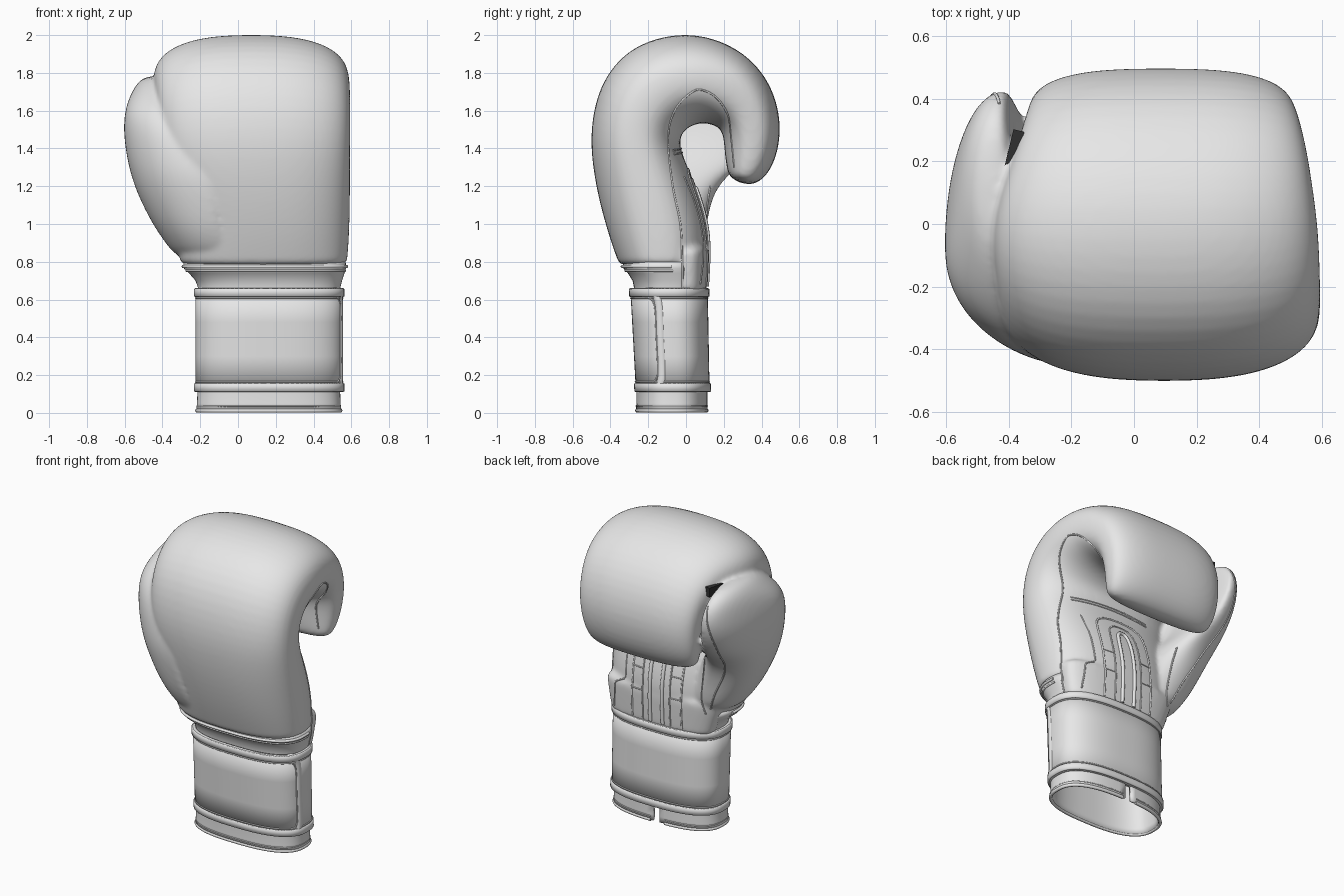
import bpy, bmesh, math
from mathutils import Vector
from mathutils.bvhtree import BVHTree

cube = bpy.data.objects.get("Cube")
if cube:
    bpy.data.objects.remove(cube)


def material(name, value):
    m = bpy.data.materials.new(name)
    m.use_nodes = True
    m.diffuse_color = (value, value, value, 1)
    m.node_tree.nodes["Principled BSDF"].inputs["Base Color"].default_value = m.diffuse_color
    return m


leather = material("light_grey_leather", 0.8)
dark = material("dark_grey_strap", 0.03)


def add_mesh(name, mesh, mat=leather, smooth=True):
    ob = bpy.data.objects.new(name, mesh)
    bpy.context.collection.objects.link(ob)
    mesh.materials.clear()
    mesh.materials.append(mat)
    mesh.polygons.foreach_set("use_smooth", [smooth] * len(mesh.polygons))
    return ob


def bm_object(name, bm, mat=leather, smooth=True):
    bmesh.ops.recalc_face_normals(bm, faces=bm.faces)
    mesh = bpy.data.meshes.new(name)
    bm.to_mesh(mesh)
    bm.free()
    return add_mesh(name, mesh, mat, smooth)


def power(v, n):
    return math.copysign(abs(v) ** (2 / n), v)


def loft(bm, rings, caps=True, skip=None):
    """Joins closed rings of points; skip leaves out faces by their centre."""
    rows = [[bm.verts.new(p) for p in r] for r in rings]
    n = len(rows[0])
    for a, b in zip(rows, rows[1:]):
        for i in range(n):
            quad = [a[i], a[(i + 1) % n], b[(i + 1) % n], b[i]]
            centre = sum((v.co for v in quad), Vector()) / 4
            if not (skip and skip(centre)):
                bm.faces.new(quad)
    if caps:
        bm.faces.new(rows[0])
        bm.faces.new(rows[-1])


def shell(name, rings, thickness, skip=None):
    """Open tube with an inward wall thickness."""
    bm = bmesh.new()
    loft(bm, rings, False, skip)
    ob = bm_object(name, bm)
    sol = ob.modifiers.new("thickness", "SOLIDIFY")
    sol.thickness = thickness
    sol.offset = -1
    return ob


def angles(n):
    return [2 * math.pi * i / n for i in range(n)]


def smooth_path(pts, steps=8):
    """Catmull-Rom curve through the points."""
    p = [Vector(q) for q in pts]
    p = [2 * p[0] - p[1]] + p + [2 * p[-1] - p[-2]]
    out = []
    for a, b, c, d in zip(p, p[1:], p[2:], p[3:]):
        for k in range(steps):
            t = k / steps
            out.append(0.5 * (2 * b + (c - a) * t + (2 * a - 5 * b + 4 * c - d) * t ** 2
                              + (3 * b - a - 3 * c + d) * t ** 3))
    return out + [p[-2]]


def tube(name, pts, radius, cyclic=False):
    cu = bpy.data.curves.new(name, "CURVE")
    cu.dimensions = "3D"
    cu.bevel_depth = radius
    cu.bevel_resolution = 2
    cu.use_fill_caps = True
    s = cu.splines.new("POLY")
    s.points.add(len(pts) - 1)
    for sp, p in zip(s.points, pts):
        sp.co = (*p, 1)
    s.use_cyclic_u = cyclic
    tmp = bpy.data.objects.new(name, cu)
    mesh = bpy.data.meshes.new_from_object(tmp)
    bpy.data.objects.remove(tmp)
    return add_mesh(name, mesh)


def section(z, cx, hx, cy, hy, a, off=0):
    return Vector((cx + (hx + off) * power(math.cos(a), 2.6),
                   cy + (hy + off) * power(math.sin(a), 2.6), z))


# Padded fist: outer (y, z), inner (y, z), left and right x of each section
fist = [
    (-.35, .775, .11, .775, -.30, .575), (-.36, .80, .115, .80, -.31, .58),
    (-.41, .94, .125, .92, -.32, .59), (-.46, 1.12, .09, 1.1, -.35, .595),
    (-.495, 1.3, .01, 1.3, -.39, .595), (-.51, 1.5, -.04, 1.42, -.41, .595),
    (-.46, 1.745, -.02, 1.49, -.43, .597), (-.31, 1.93, .03, 1.52, -.445, .595),
    (-.1, 2.005, .06, 1.53, -.455, .59), (.1, 2.005, .1, 1.535, -.43, .575),
    (.31, 1.915, .14, 1.525, -.38, .555), (.455, 1.745, .18, 1.51, -.35, .53),
    (.51, 1.53, .2, 1.46, -.335, .51), (.48, 1.34, .205, 1.37, -.33, .49),
    (.41, 1.23, .215, 1.3, -.31, .47), (.33, 1.2, .23, 1.24, -.28, .43),
]
bm = bmesh.new()
rings = []
for k, (oy, oz, iy, iz, xl, xr) in enumerate(fist):
    o, i = Vector((0, oy, oz)), Vector((0, iy, iz))
    outer_n = 2.5 if k < 10 else 2.8
    ring = []
    for a in angles(32):
        n = outer_n if math.sin(a) > 0 else 2.4
        p = (o + i) / 2 + (o - i) / 2 * power(math.sin(a), n)
        p.x = (xl + xr) / 2 + (xr - xl) / 2 * power(math.cos(a), n)
        ring.append(p)
    rings.append(ring)
loft(bm, rings)

# Thumb: z, outer x, front ridge x, back ridge x, inner x, front y, back y
thumb = [
    (.80, -.31, -.05, -.15, .0, -.32, .07), (.9, -.385, -.1, -.2, .0, -.38, .1),
    (1.0, -.455, -.12, -.25, -.05, -.42, .11), (1.15, -.53, -.14, -.31, -.13, -.45, .14),
    (1.25, -.565, -.16, -.34, -.2, -.46, .21), (1.35, -.59, -.19, -.37, -.29, -.45, .34),
    (1.5, -.61, -.26, -.4, -.35, -.41, .42), (1.62, -.597, -.36, -.415, -.37, -.32, .435),
    (1.72, -.555, -.42, -.43, -.385, -.18, .39), (1.785, -.5, -.44, -.44, -.4, -.03, .28),
]
rings = []
for z, xo, front_x, back_x, xi, y0, y1 in thumb:
    ring = []
    for a in angles(32):
        back = math.sin(a) >= -1e-6
        mid = back_x if back else front_x
        inner = xi if back else max(xi, front_x + .06)
        mid_y = -.08 if z < 1.7 else (y0 + y1) / 2
        half = (y1 if back else 2 * mid_y - y0) - mid_y
        c, s = power(math.cos(a), 2.1), power(math.sin(a), 2.1)
        ring.append((mid + c * (inner - mid if c > 0 else mid - xo), mid_y + half * s, z))
    rings.append(ring)
loft(bm, rings)

# Palm heel runs on down into the strap
heel = [(.635, .163, .365, .0, .105), (.65, .163, .37, .0, .11), (.75, .155, .395, .0, .115),
        (.84, .145, .42, .0, .12), (.9, .14, .42, .0, .12)]
loft(bm, [[section(*h, a) for a in angles(32)] for h in heel])
body = bm_object("padded_fist_and_thumb", bm)
sub = body.modifiers.new("round", "SUBSURF")
sub.levels = sub.render_levels = 2
fuse = body.modifiers.new("fuse", "REMESH")
fuse.mode = "VOXEL"
fuse.voxel_size = 0.013
fuse.use_smooth_shade = True
relax = body.modifiers.new("relax", "SMOOTH")
relax.factor = 0.5
relax.iterations = 8


# Wrist: open sleeve with a back split, and the strap around it
def cuff(z, a, off=0):
    t = (z - .11) / .55
    return section(z, .165, .39, -.07 - .02 * t, .195 + .01 * t, a, off)


sleeve = [(.012, .163, .385, -.075, .19), (.05, .163, .38, -.075, .188), (.11, .163, .378, -.075, .188),
          (.3, .163, .372, -.08, .185), (.66, .165, .376, -.085, .19), (.70, .163, .388, -.088, .195),
          (.74, .152, .412, -.1, .208), (.765, .143, .43, -.112, .22), (.8, .14, .43, -.115, .22)]
wrist = shell("wrist_sleeve", [[section(*s, a) for a in angles(96)] for s in sleeve], .018,
              lambda c: c.z < .12 and c.y > 0 and abs(c.x - .14) < .025)
shell("wrist_strap", [[cuff(z, a) for a in angles(96)] for z in (.11, .3, .48, .66)], .018)

# Strap bindings, stitch lines and the rounded end of the strap
for name, z0, z1, stitch in (("top", .613, .66, .608), ("bottom", .11, .158, .164)):
    shell("strap_%s_binding" % name,
          [[cuff(z, a, off) for a in angles(96)]
           for z, off in ((z0, .0), (z0 + .004, .008), (z1 - .004, .008), (z1, .002))], .015)
    tube("strap_%s_stitch" % name, [cuff(stitch, a) for a in angles(96)], .004, True)
end = [(-.5, .636), (-.36, .634), (-.25, .615), (-.2, .56), (-.2, .4),
       (-.2, .21), (-.25, .157), (-.36, .137), (-.5, .135)]
tube("strap_end_binding", [cuff(p[1], p[0], -.021) for p in smooth_path(end)], .03)
tube("strap_end_stitch", [cuff(.386 + (p[1] - .386) * .89, p[0] - .09) for p in smooth_path(end)], .004)

# Sleeve rim, broken at the back split, and hem stitches on the padded side
gap = math.radians(98)
rim = [gap + (2 * math.pi - .16) * k / 90 for k in range(91)]
tube("sleeve_rim", [section(*sleeve[0], a, -.006) for a in rim], .011)
tube("sleeve_rim_stitch", [section(.036, *sleeve[1][1:], a) for a in rim], .004)
front = [-math.pi - .1 + (math.pi + .2) * k / 60 for k in range(61)]
tube("hem_lower_stitch", [section(.752, .147, .42, -.106, .215, a) for a in front], .006)
tube("hem_upper_stitch", [section(.775, .142, .432, -.114, .223, a) for a in front], .009)

# Seams laid on the surface by projection
bpy.context.view_layer.update()
graph = bpy.context.evaluated_depsgraph_get()
trees = [BVHTree.FromObject(ob, graph) for ob in (body, wrist)]


def seam(name, pts, start, axis, radius=.005, least_x=-1):
    hits = []
    for u, z in smooth_path(pts):
        origin, ray = ((start, u, z), (-1, 0, 0)) if axis == "x" else ((u, start, z), (0, -1, 0))
        found = [t.ray_cast(Vector(origin), Vector(ray)) for t in trees]
        found = [f for f in found if f[0]]
        if found:
            hit = min(found, key=lambda f: f[3])[0]
            if hit.x > least_x:
                hits.append(hit)
    if len(hits) > 1:
        tube(name, hits, radius)


seam("side_seam", [(-.02, .66), (-.02, .80), (-.03, 1.0), (-.07, 1.2), (-.095, 1.45), (-.06, 1.6),
                   (.02, 1.69), (.08, 1.71), (.16, 1.67), (.22, 1.58), (.24, 1.45), (.255, 1.3)], 1, "x", .005, .2)
seam("palm_edge_seam", [(.075, .68), (.09, .82), (.085, .95), (.05, 1.1), (-.01, 1.25)], 1, "x", .005, .2)
seam("thumb_seam", [(-.43, 1.7), (-.46, 1.5), (-.45, 1.35), (-.38, 1.15), (-.29, .98), (-.23, .84)], 1, "y")
seam("thumb_base_seam", [(-.23, 1.2), (-.2, 1.05), (-.18, .9), (-.2, .8)], .19, "y")

# Laced palm opening: nested arches with rungs, and cross seams under the fingers
for label, half, top, r in (("outer", .18, 1.29, .006), ("middle", .1, 1.24, .005), ("inner", .045, 1.19, .012)):
    arch = [(-half, .67), (-half, .9), (-half, top - .1), (-half * .7, top - .02), (0, top),
            (half * .7, top - .02), (half, top - .1), (half, .9), (half, .67)]
    seam("palm_%s_arch" % label, [(.14 + x, z) for x, z in arch], .17, "y", r)
for side in (-1, 1):
    for z in (.86, 1.0):
        seam("palm_rung", [(.14 + side * .1, z), (.14 + side * .18, z)], .17, "y", .004)
for z in (1.37, 1.39):
    seam("palm_cross_seam", [(-.12, z), (.14, z + .01), (.44, z)], .13, "y")

# Dark tie between thumb and fist
bm = bmesh.new()
bmesh.ops.create_cube(bm, size=1)
bmesh.ops.scale(bm, vec=(.035, .15, .06), verts=bm.verts)
tie = bm_object("thumb_tie", bm, dark, False)
tie.location = (-.385, .225, 1.745)
tie.rotation_euler.z = -.24
